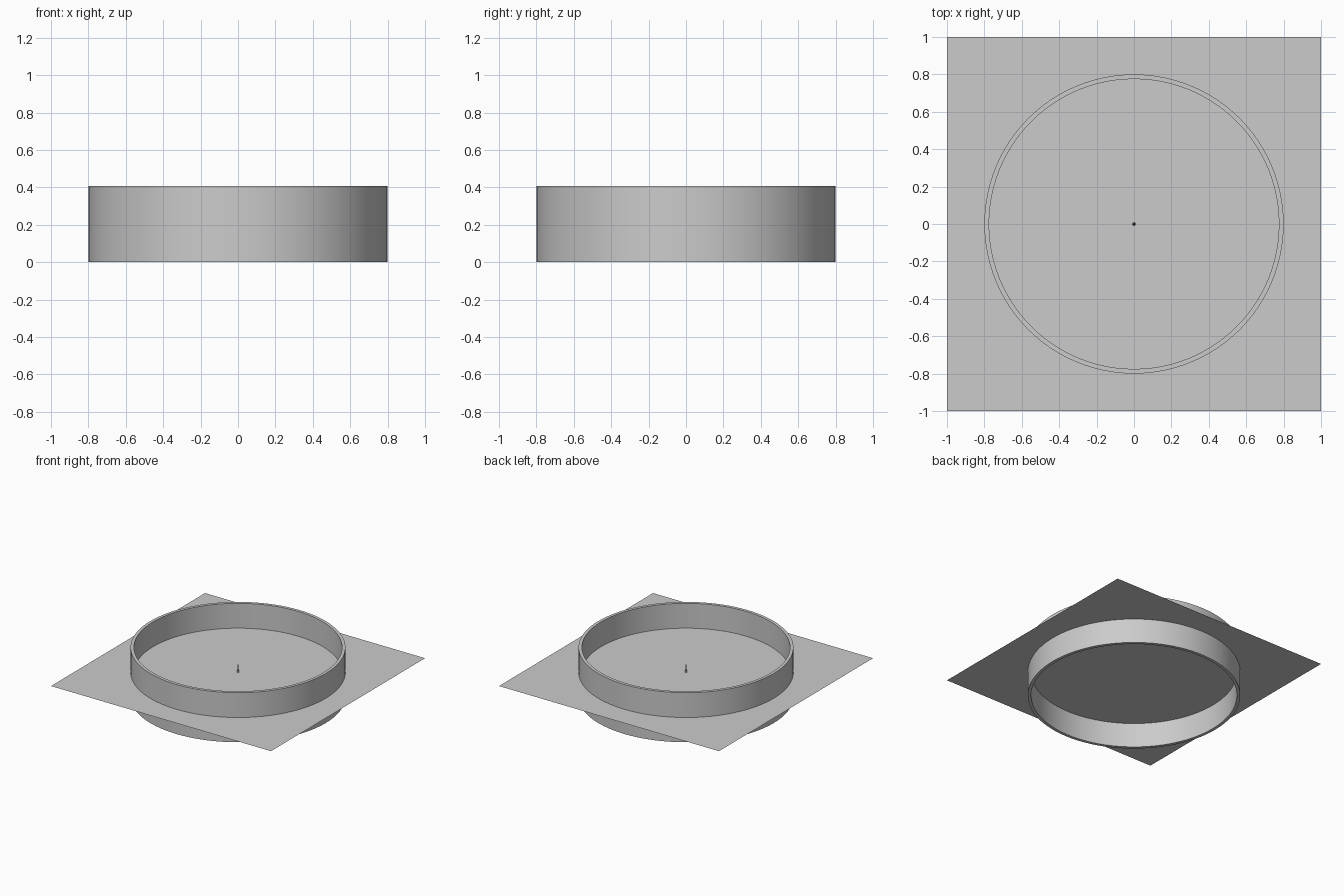
import bpy, math

if "Cube" in bpy.data.objects:
    bpy.data.objects.remove(bpy.data.objects["Cube"])

PLATE_Z = 0.203
RING_H = 0.407
R_OUT, R_IN = 0.8, 0.775
SEGMENTS = 96


def add_mesh(name, verts, faces):
    mesh = bpy.data.meshes.new(name)
    mesh.from_pydata(verts, [], faces)
    obj = bpy.data.objects.new(name, mesh)
    bpy.context.collection.objects.link(obj)
    return obj


def smooth(obj):
    bpy.ops.object.select_all(action='DESELECT')
    obj.select_set(True)
    bpy.context.view_layer.objects.active = obj
    bpy.ops.object.shade_smooth_by_angle(angle=math.radians(30))


# Ring wall: rectangular profile swept round the z axis
profile = [(R_OUT, 0), (R_OUT, RING_H), (R_IN, RING_H), (R_IN, 0)]
n = len(profile)
verts, faces = [], []
for i in range(SEGMENTS):
    a = 2 * math.pi * i / SEGMENTS
    verts += [(r * math.cos(a), r * math.sin(a), z) for r, z in profile]
    j = (i + 1) % SEGMENTS
    for k in range(n):
        m = (k + 1) % n
        faces.append((i * n + k, j * n + k, j * n + m, i * n + m))
smooth(add_mesh("ring_wall", verts, faces))

# Flat square sheet through the middle of the ring
bpy.ops.mesh.primitive_plane_add(size=2, location=(0, 0, PLATE_Z))
bpy.context.object.name = "square_sheet"

# Tiny centre spike standing on the sheet
SPIKE_H = 0.07
bpy.ops.mesh.primitive_cone_add(vertices=16, radius1=0.008, radius2=0.001, depth=SPIKE_H,
                                location=(0, 0, PLATE_Z + SPIKE_H / 2))
bpy.context.object.name = "centre_spike"
smooth(bpy.context.object)
